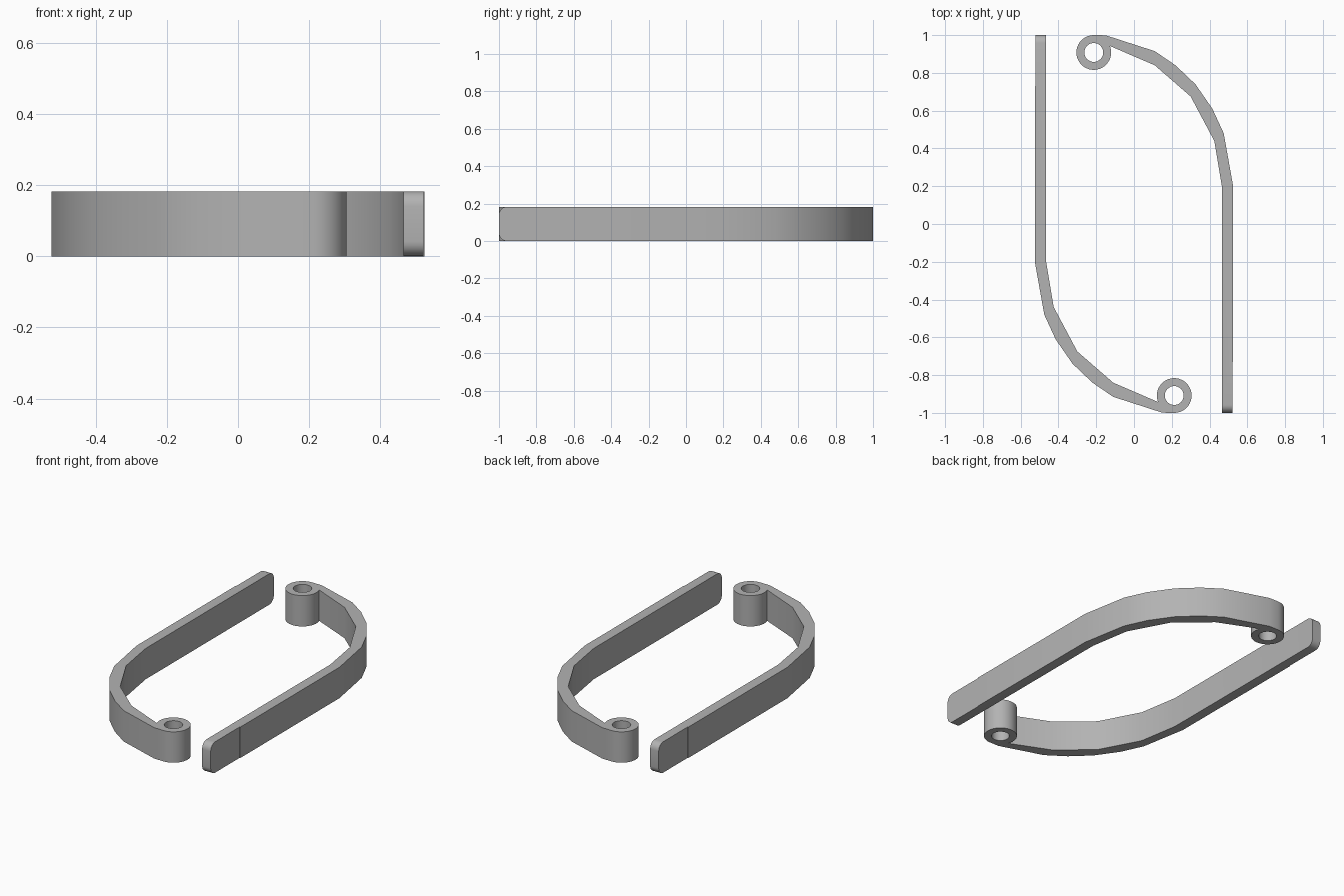
import bpy, bmesh
from math import radians, cos, sin, pi
from mathutils import Matrix

cube = bpy.data.objects.get("Cube")
if cube:
    bpy.data.objects.remove(cube, do_unlink=True)

HEIGHT = 0.183
EYE = (-0.213, 0.908)
EYE_R, HOLE_R = 0.092, 0.05

grey = bpy.data.materials.new("plain grey")
grey.use_nodes = True
colour = (0.45, 0.45, 0.45, 1)
grey.diffuse_color = colour
grey.node_tree.nodes["Principled BSDF"].inputs["Base Color"].default_value = colour


def arc(r, start, end, n):
    """Points around the eye centre, angles in degrees."""
    step = (end - start) / n
    return [(EYE[0] + r * cos(radians(start + i * step)),
             EYE[1] + r * sin(radians(start + i * step))) for i in range(n + 1)]


def prism(name, outline, z0, z1):
    """Extrude a flat outline into a solid object."""
    bm = bmesh.new()
    face = bm.faces.new([bm.verts.new((x, y, z0)) for x, y in outline])
    ext = bmesh.ops.extrude_face_region(bm, geom=[face])
    top = [v for v in ext["geom"] if isinstance(v, bmesh.types.BMVert)]
    bmesh.ops.translate(bm, verts=top, vec=(0, 0, z1 - z0))
    bmesh.ops.recalc_face_normals(bm, faces=bm.faces)
    # Round the upper and lower corners of the free tip
    tip = [e for e in bm.edges if all(v.co.y < -0.99 for v in e.verts)
           and abs(e.verts[0].co.z - e.verts[1].co.z) < 1e-4]
    if tip:
        bmesh.ops.bevel(bm, geom=tip, offset=0.042, segments=6, profile=0.5, affect='EDGES')
    mesh = bpy.data.meshes.new(name)
    bm.to_mesh(mesh)
    bm.free()
    mesh.materials.append(grey)
    obj = bpy.data.objects.new(name, mesh)
    bpy.context.collection.objects.link(obj)
    return obj


# Arm outline: straight bar, faceted outer bend, round eye, faceted inner bend
tip_and_outer = [(0.465, -1), (0.521, -1), (0.521, -0.73), (0.525, -0.73), (0.525, 0.2),
                 (0.475, 0.48), (0.415, 0.61), (0.325, 0.74), (0.22, 0.84), (0.11, 0.915),
                 (-0.15, 0.999)]
inner = [(0.11, 0.84), (0.30, 0.675), (0.425, 0.44), (0.465, 0.2)]
outline = tip_and_outer + arc(EYE_R, 90, 382, 32) + inner

left_arm = prism("left_arm", outline, 0, HEIGHT)

# Drill the eye
drill = prism("eye_drill", arc(HOLE_R, 0, 360, 32)[:-1], -0.1, HEIGHT + 0.1)
cut = left_arm.modifiers.new("eye_hole", 'BOOLEAN')
cut.operation = 'DIFFERENCE'
cut.solver = 'EXACT'
cut.object = drill
bpy.ops.object.select_all(action='DESELECT')
bpy.context.view_layer.objects.active = left_arm
left_arm.select_set(True)
bpy.ops.object.modifier_apply(modifier=cut.name)
bpy.data.objects.remove(drill, do_unlink=True)
bpy.ops.object.shade_smooth_by_angle(angle=radians(30))

# The second arm is the first turned half way round
right_arm = left_arm.copy()
right_arm.data = left_arm.data.copy()
right_arm.name = "right_arm"
right_arm.data.transform(Matrix.Rotation(pi, 4, 'Z'))
bpy.context.collection.objects.link(right_arm)
